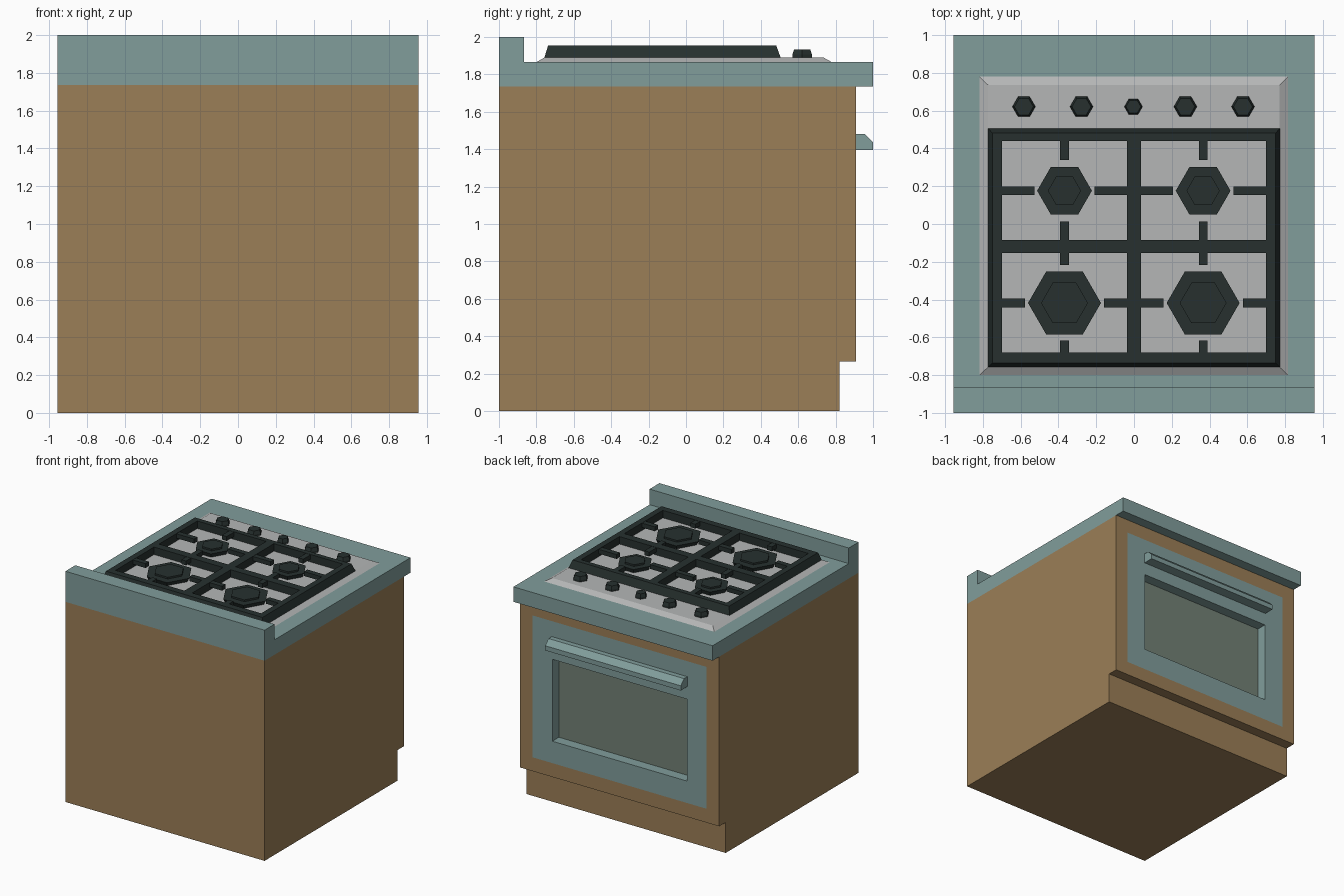
import bpy, bmesh
from math import tau, cos, sin
from mathutils import Vector

if "Cube" in bpy.data.objects:
    bpy.data.objects.remove(bpy.data.objects["Cube"])


def material(name, rgb):
    m = bpy.data.materials.new(name)
    m.diffuse_color = (*rgb, 1)
    m.use_nodes = True
    m.node_tree.nodes["Principled BSDF"].inputs["Base Color"].default_value = m.diffuse_color
    return m


WOOD = material("wood", (0.33, 0.21, 0.095))
TEAL = material("teal_enamel", (0.22, 0.34, 0.33))
GLASS = material("glass", (0.17, 0.22, 0.18))
STEEL = material("steel", (0.46, 0.47, 0.47))
IRON = material("cast_iron", (0.02, 0.03, 0.028))


def finish(name, bm, *mats):
    bmesh.ops.recalc_face_normals(bm, faces=bm.faces)
    me = bpy.data.meshes.new(name)
    bm.to_mesh(me)
    bm.free()
    for m in mats:
        me.materials.append(m)
    ob = bpy.data.objects.new(name, me)
    bpy.context.collection.objects.link(ob)
    return ob


def extrude_profile(profile, half):
    """Side profile in (y, z), extruded across x."""
    bm = bmesh.new()
    f = bm.faces.new([bm.verts.new((-half, y, z)) for y, z in profile])
    r = bmesh.ops.extrude_face_region(bm, geom=[f], use_keep_orig=True)
    vs = [v for v in r["geom"] if isinstance(v, bmesh.types.BMVert)]
    bmesh.ops.translate(bm, verts=vs, vec=(2 * half, 0, 0))
    bmesh.ops.recalc_face_normals(bm, faces=bm.faces)
    return bm


def stack(rings):
    """Closed solid lofted through rings of points."""
    bm = bmesh.new()
    loops = [[bm.verts.new(p) for p in ring] for ring in rings]
    n = len(loops[0])
    for a, b in zip(loops, loops[1:]):
        for i in range(n):
            j = (i + 1) % n
            bm.faces.new((a[i], a[j], b[j], b[i]))
    bm.faces.new(loops[0][::-1])
    bm.faces.new(loops[-1])
    return bm


def rect(x0, x1, y0, y1, z):
    return [(x0, y0, z), (x1, y0, z), (x1, y1, z), (x0, y1, z)]


def hexagon(x, y, r, z):
    return [(x + r * cos(i * tau / 6), y + r * sin(i * tau / 6), z) for i in range(6)]


# Cabinet with toe kick; the door and its sunken window are inset in its face
bm = extrude_profile([(-1, 0), (0.82, 0), (0.82, 0.265), (0.91, 0.265),
                      (0.91, 1.735), (-1, 1.735)], 0.955)
face = max(bm.faces, key=lambda f: f.normal.y * 10 + f.calc_center_median().z)
bmesh.ops.inset_region(bm, faces=[face], thickness=0.12, use_even_offset=True)
rim = bmesh.ops.inset_region(bm, faces=[face], thickness=0.19, use_even_offset=True)
for f in rim["faces"]:
    f.material_index = 1
for v in face.verts:
    if v.co.z > 1:
        v.co.z = 1.285
face.material_index = 1
glass = bmesh.ops.extrude_discrete_faces(bm, faces=[face])["faces"][0]
bmesh.ops.translate(bm, verts=glass.verts, vec=(0, -0.09, 0))
glass.material_index = 2
finish("cabinet_with_oven_door", bm, WOOD, TEAL, GLASS)

# Worktop with raised back edge
finish("worktop", extrude_profile([(-1, 1.735), (1, 1.735), (1, 1.865), (-0.865, 1.865),
                                   (-0.865, 2), (-1, 2)], 0.955), TEAL)

# Door handle
finish("door_handle", extrude_profile([(0.91, 1.395), (1, 1.395), (1, 1.436),
                                       (0.955, 1.481), (0.91, 1.481)], 0.65), TEAL)

# Hob plate with sloped rim
finish("hob_plate", stack([rect(-0.818, 0.815, -0.80, 0.78, 1.865),
                           rect(-0.772, 0.77, -0.757, 0.735, 1.89)]), STEEL)

# Pan support: grid of bars with four openings and sloped outer sides
xs = [-0.772, -0.698, -0.037, 0.037, 0.698, 0.772]
ys = [-0.757, -0.68, -0.153, -0.085, 0.439, 0.506]
bm = bmesh.new()
g = [[bm.verts.new((x, y, 1.89)) for y in ys] for x in xs]
for i in range(5):
    for j in range(5):
        if i % 2 == 0 or j % 2 == 0:
            bm.faces.new((g[i][j], g[i + 1][j], g[i + 1][j + 1], g[i][j + 1]))
r = bmesh.ops.extrude_face_region(bm, geom=bm.faces[:], use_keep_orig=True)
for v in [v for v in r["geom"] if isinstance(v, bmesh.types.BMVert)]:
    v.co.z = 1.955
    if abs(v.co.x) > 0.75:
        v.co.x *= 0.972
    if v.co.y < -0.75:
        v.co.y += 0.02
    elif v.co.y > 0.5:
        v.co.y -= 0.024
finish("pan_support", bm, IRON)

# Burners, each with four prongs reaching in from the pan support
W = 0.023
for row, cy, rad, cap, y0, y1, gx, gy in (
        ("rear", -0.418, 0.193, 0.124, -0.68, -0.153, 0.21, 0.20),
        ("front", 0.176, 0.145, 0.088, -0.085, 0.439, 0.16, 0.162)):
    for side, cx in (("left", -0.368), ("right", 0.366)):
        x0, x1 = (-0.698, -0.037) if cx < 0 else (0.037, 0.698)
        finish(f"{row}_{side}_burner",
               stack([hexagon(cx, cy, rad * 0.9, 1.89), hexagon(cx, cy, rad, 1.925),
                      hexagon(cx, cy, cap, 1.925), hexagon(cx, cy, cap, 1.94)]), IRON)
        spans = [(x0, cx - gx, cy - W, cy + W), (cx + gx, x1, cy - W, cy + W),
                 (cx - W, cx + W, y0, cy - gy), (cx - W, cx + W, cy + gy, y1)]
        for k, s in enumerate(spans):
            finish(f"{row}_{side}_prong_{k + 1}",
                   stack([rect(*s, 1.915), rect(*s, 1.953)]), IRON)

# Control knobs
for k, x in enumerate((-0.583, -0.278, -0.003, 0.272, 0.577)):
    r = 0.048 if k == 2 else 0.061
    finish(f"knob_{k + 1}", stack([hexagon(x, 0.621, r, 1.89), hexagon(x, 0.621, r, 1.905),
                                   hexagon(x, 0.621, r * 0.82, 1.933)]), IRON)
